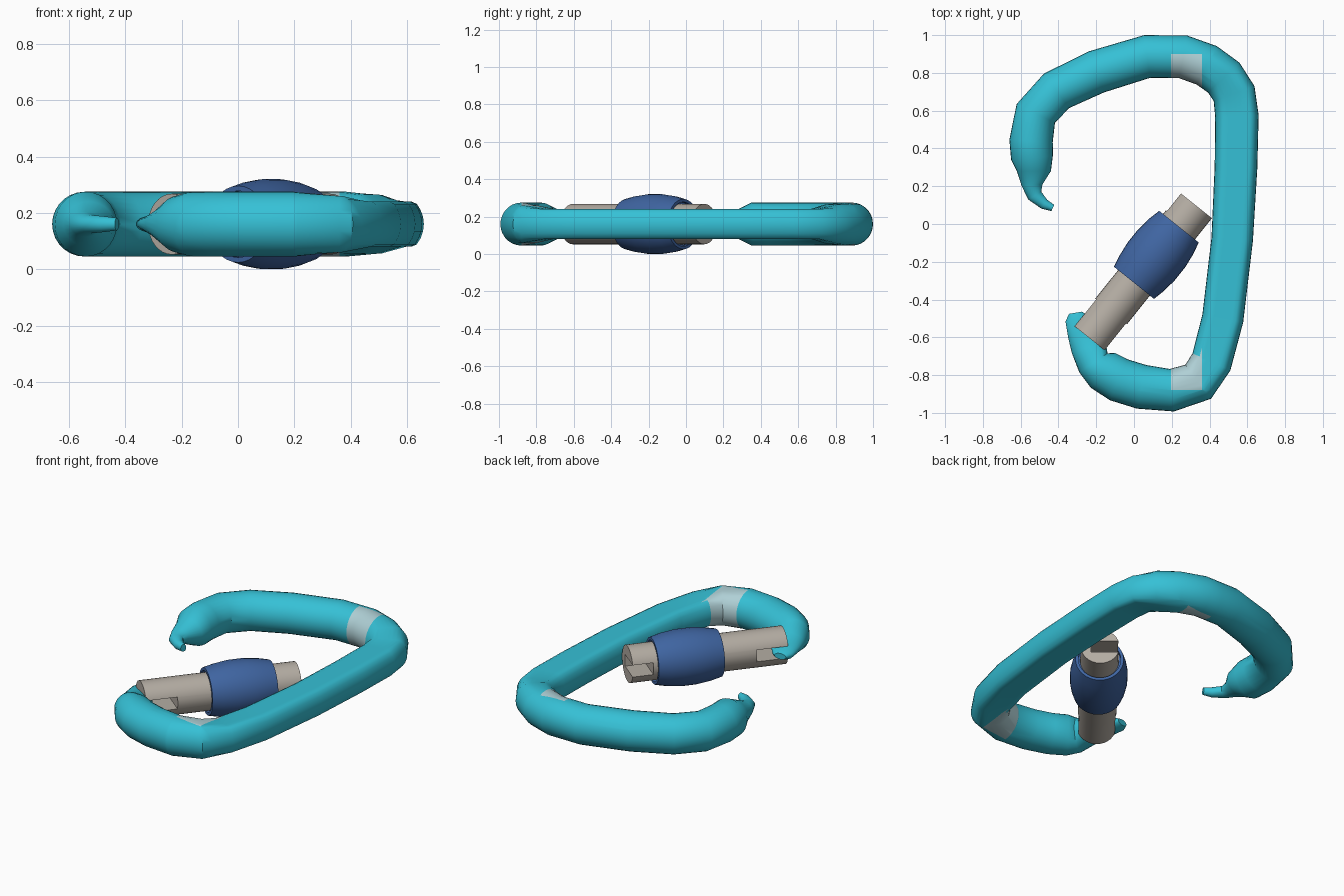
import bpy, bmesh, math
from mathutils import Matrix, Vector

if "Cube" in bpy.data.objects:
    bpy.data.objects.remove(bpy.data.objects["Cube"])

ZC = 0.16   # mid-plane height


def material(name, rgb):
    m = bpy.data.materials.new(name)
    m.diffuse_color = (*rgb, 1)
    m.use_nodes = True
    m.node_tree.nodes["Principled BSDF"].inputs["Base Color"].default_value = m.diffuse_color
    return m


cyan = material("cyan_anodised", (0.036, 0.53, 0.67))
worn = material("worn_metal", (0.43, 0.63, 0.67))
steel = material("warm_grey_steel", (0.46, 0.42, 0.37))
blue = material("sleeve_blue", (0.05, 0.13, 0.36))


def finish(bm, name, mats, angle=35):
    bmesh.ops.recalc_face_normals(bm, faces=bm.faces)
    me = bpy.data.meshes.new(name)
    bm.to_mesh(me)
    bm.free()
    ob = bpy.data.objects.new(name, me)
    bpy.context.collection.objects.link(ob)
    for m in mats:
        me.materials.append(m)
    smooth(ob, angle)
    return ob


def smooth(ob, angle=35):
    bpy.ops.object.select_all(action='DESELECT')
    bpy.context.view_layer.objects.active = ob
    ob.select_set(True)
    bpy.ops.object.shade_smooth_by_angle(angle=math.radians(angle))


def bridge(bm, rings, closed=False):
    n = len(rings[0])
    pairs = list(zip(rings, rings[1:]))
    if closed:
        pairs.append((rings[-1], rings[0]))
    for a, b in pairs:
        for i in range(n):
            j = (i + 1) % n
            bm.faces.new((a[i], a[j], b[j], b[i]))
    if not closed:
        bm.faces.new(rings[0])
        bm.faces.new(rings[-1])


# Frame: swept bar, each station is x, y, half width, half height, flat clip
R = 0.115
stations = [
    (-0.43, 0.085, .018, .022, 1), (-0.475, 0.105, .028, .028, 1),
    (-0.525, 0.15, .04, .033, 1), (-0.54, 0.205, .055, .045, 1),
    (-0.53, 0.28, .09, .08, 1),
    (-0.54, 0.35, .111, R, 1), (-0.545, 0.44, .115, R, 1),
    (-0.52, 0.585, .113, R, 1), (-0.41, 0.705, .113, R, 1),
    (-0.20, 0.805, .116, R, 1), (0.07, 0.887, .114, R, 1),
    (0.26, 0.885, .115, R, 1), (0.385, 0.84, .115, R, 1),
    (0.475, 0.775, .115, R, .105), (0.53, 0.69, .115, R, .08),
    (0.545, 0.57, .115, R, .08), (0.54, 0.3, .113, R, .08),
    (0.52, -0.08, .11, R, .08), (0.47, -0.5, .11, R, .08),
    (0.41, -0.73, .11, R, .08), (0.34, -0.835, .113, R, .1),
    (0.2, -0.88, .113, R, 1), (0.04, -0.862, .118, R, 1),
    (-0.08, -0.825, .118, R, 1), (-0.165, -0.775, .112, R, 1),
    (-0.215, -0.735, .09, .1, 1), (-0.24, -0.65, .095, .06, 1),
    (-0.275, -0.57, .08, .038, 1), (-0.305, -0.5, .06, .03, 1),
    (-0.31, -0.47, .035, .018, 1),
]
SEG = 28
bm = bmesh.new()
rings = []
for k, (x, y, w, h, clip) in enumerate(stations):
    a = Vector(stations[max(k - 1, 0)][:2])
    b = Vector(stations[min(k + 1, len(stations) - 1)][:2])
    p = Vector((x, y))
    t = Vector((0, 0))
    for d in (p - a, b - p):
        if d.length > 0:
            t += d.normalized()
    t.normalize()
    ring = []
    for i in range(SEG):
        ang = 2 * math.pi * i / SEG
        c, s = w * math.cos(ang), h * math.sin(ang)
        s = max(-clip, min(clip, s))
        ring.append(bm.verts.new((x - t.y * c, y + t.x * c, ZC + s)))
    rings.append(ring)
bridge(bm, rings)

# Worn patches: cut along their borders, then colour the inside faces
cuts = [((.195, 0, 0), (1, 0, 0)), ((.36, 0, 0), (1, 0, 0)),
        ((0, .9, 0), (0, 1, 0)), ((0, -.88, 0), (0, 1, 0))]
for co, no in cuts:
    bmesh.ops.bisect_plane(bm, geom=bm.verts[:] + bm.edges[:] + bm.faces[:],
                           plane_co=co, plane_no=no, dist=1e-5)
for f in bm.faces:
    c = f.calc_center_median()
    if .195 < c.x < .36 and (.7 < c.y < .9 or -.88 < c.y < -.68):
        f.material_index = 1
finish(bm, "frame", [cyan, worn])

# Gate axis: local z runs along the gate, local x points to its outer side
start, end = Vector((-.235, -.605, ZC)), Vector((.328, .098, ZC))
axis = (end - start).normalized()
side = Vector((-axis.y, axis.x, 0))
M = Matrix.Translation(start) @ Matrix(
    (side, Vector((0, 0, 1)), axis)).transposed().to_4x4()
L = (end - start).length


def lathe(name, profile, mat, n, closed):
    b = bmesh.new()
    rs = [[b.verts.new((r * math.cos(2 * math.pi * i / n),
                        r * math.sin(2 * math.pi * i / n), z))
           for i in range(n)] for r, z in profile]
    bridge(b, rs, closed)
    b.transform(M)
    return finish(b, name, [mat])


# Gate bar with a slot at each end
gate = lathe("gate_bar", [(.108, 0), (.108, L)], steel, 32, False)


def slot(x0, x1, z0, z1, half=.036):
    b = bmesh.new()
    bmesh.ops.create_cube(b, size=1)
    b.transform(M @ Matrix.Translation(((x0 + x1) / 2, 0, (z0 + z1) / 2))
                @ Matrix.Diagonal((x1 - x0, 2 * half, z1 - z0, 1)))
    cutter = finish(b, "slot_cutter", [steel])
    cutter.hide_render = True
    mod = gate.modifiers.new("slot", 'BOOLEAN')
    mod.operation, mod.solver, mod.object = 'DIFFERENCE', 'EXACT', cutter
    bpy.context.view_layer.objects.active = gate
    bpy.ops.object.modifier_apply(modifier=mod.name)
    bpy.data.objects.remove(cutter)


slot(-.2, .2, -.05, .182)
slot(-.05, .2, L - .12, L + .05)
smooth(gate)

# Locking sleeve: barrel with recessed ends
lathe("locking_sleeve",
      [(.118, .376), (.136, .376), (.150, .44), (.16, .52), (.16, .61),
       (.150, .69), (.134, .757), (.118, .757), (.118, .737), (.1, .737),
       (.1, .396), (.118, .396)], blue, 32, True)
